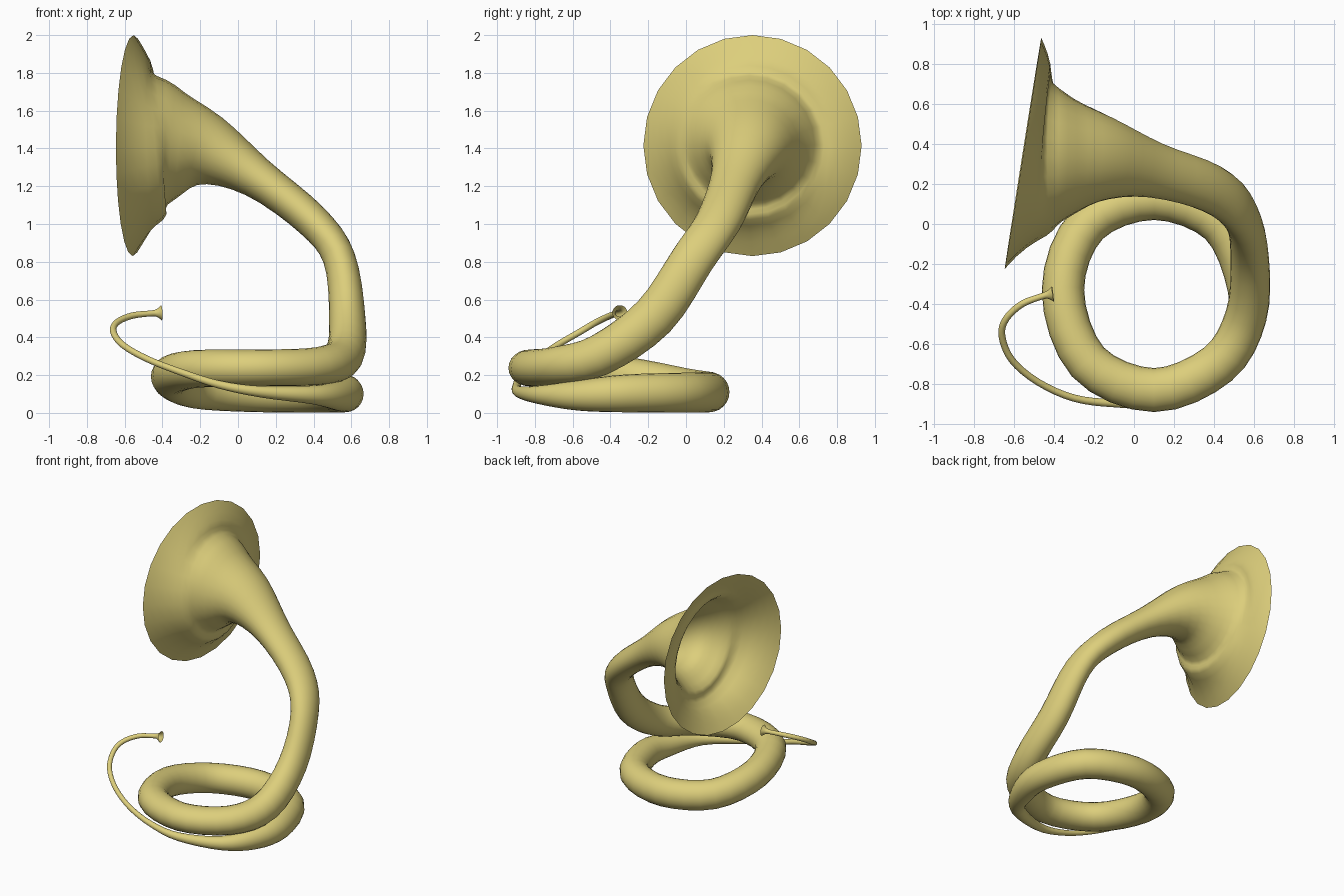
import bpy, bmesh, math
from mathutils import Vector

SIDES, STEPS = 24, 4

# Path of the horn from mouthpiece to bell: x, y, z, wide radius, narrow radius
PATH = [
    # mouthpiece and thin lead pipe
    (-0.405, -0.350, 0.530, 0.040, 0.040),
    (-0.425, -0.353, 0.529, 0.024, 0.024),
    (-0.455, -0.360, 0.527, 0.016, 0.016),
    (-0.560, -0.400, 0.515, 0.017, 0.017),
    (-0.640, -0.475, 0.480, 0.017, 0.017),
    (-0.660, -0.560, 0.430, 0.017, 0.017),
    (-0.610, -0.680, 0.360, 0.017, 0.017),
    (-0.480, -0.790, 0.285, 0.017, 0.017),
    (-0.300, -0.870, 0.215, 0.018, 0.018),
    (-0.100, -0.895, 0.150, 0.021, 0.021),
    # coil, widening
    (0.120, -0.885, 0.112, 0.030, 0.030),
    (0.400, -0.770, 0.095, 0.050, 0.050),
    (0.530, -0.570, 0.092, 0.080, 0.080),
    (0.565, -0.320, 0.103, 0.100, 0.098),
    (0.430, 0.000, 0.108, 0.105, 0.105),
    (0.100, 0.125, 0.110, 0.106, 0.105),
    (-0.230, 0.000, 0.130, 0.106, 0.105),
    (-0.355, -0.330, 0.192, 0.106, 0.106),
    (-0.230, -0.690, 0.232, 0.100, 0.108),
    (0.100, -0.830, 0.238, 0.097, 0.110),
    (0.420, -0.700, 0.248, 0.100, 0.108),
    (0.560, -0.460, 0.305, 0.110, 0.104),
    # rising neck
    (0.578, -0.170, 0.510, 0.117, 0.096),
    (0.535, 0.040, 0.820, 0.115, 0.086),
    (0.390, 0.175, 1.020, 0.122, 0.092),
    (0.100, 0.270, 1.245, 0.140, 0.110),
    (-0.150, 0.325, 1.385, 0.215, 0.190),
    # flared bell
    (-0.350, 0.335, 1.418, 0.320, 0.315),
    (-0.450, 0.337, 1.415, 0.425, 0.425),
    (-0.555, 0.352, 1.415, 0.585, 0.585),
]


def spline(points, steps):
    """Smooth curve through all points, every column interpolated."""
    n, out = len(points), []
    for i in range(n - 1):
        p0, p1, p2, p3 = (points[min(max(i + k, 0), n - 1)] for k in (-1, 0, 1, 2))
        for s in range(steps):
            t = s / steps
            out.append([0.5 * (2 * b + (c - a) * t + (2 * a - 5 * b + 4 * c - d) * t ** 2
                               + (3 * b - a - 3 * c + d) * t ** 3)
                        for a, b, c, d in zip(p0, p1, p2, p3)])
    out.append(list(points[-1]))
    return out


def sweep(name, samples, material):
    """Open tube with an oval section that follows the samples."""
    bm = bmesh.new()
    rings = []
    last = len(samples) - 1
    for i, s in enumerate(samples):
        centre = Vector(s[:3])
        tangent = (Vector(samples[min(i + 1, last)][:3])
                   - Vector(samples[max(i - 1, 0)][:3])).normalized()
        # wide axis: vertical in the coil, sideways in the neck and bell
        m = min(max((s[2] - 0.4) / 0.5, 0), 1)
        hint = Vector((0, -m, 1 - m))
        wide = (hint - tangent * hint.dot(tangent)).normalized()
        narrow = tangent.cross(wide)
        rings.append([bm.verts.new(centre + wide * s[3] * math.cos(a) + narrow * s[4] * math.sin(a))
                      for a in (2 * math.pi * k / SIDES for k in range(SIDES))])
    for r0, r1 in zip(rings, rings[1:]):
        for k in range(SIDES):
            j = (k + 1) % SIDES
            bm.faces.new((r0[k], r0[j], r1[j], r1[k])).smooth = True
    mesh = bpy.data.meshes.new(name)
    bm.to_mesh(mesh)
    bm.free()
    mesh.materials.append(material)
    obj = bpy.data.objects.new(name, mesh)
    bpy.context.collection.objects.link(obj)
    return obj


brass = bpy.data.materials.new("pale_brass")
brass.diffuse_color = (0.72, 0.62, 0.20, 1)

# The whole horn is one continuous tube
sweep("horn_tube", spline(PATH, STEPS), brass)
